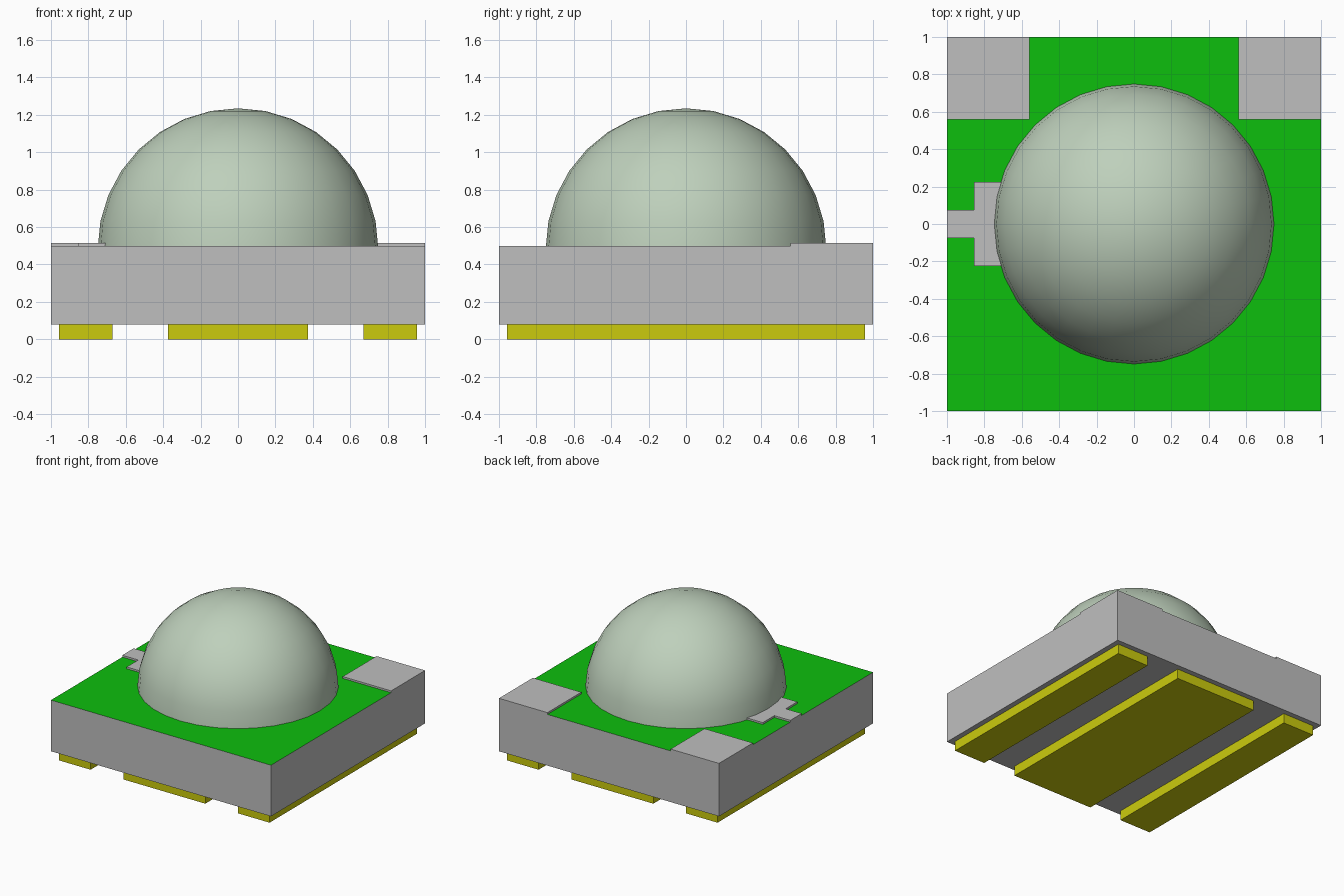
import bpy, bmesh, math

cube = bpy.data.objects.get("Cube")
if cube:
    bpy.data.objects.remove(cube, do_unlink=True)


def material(name, rgb):
    m = bpy.data.materials.new(name)
    m.use_nodes = True
    m.diffuse_color = (*rgb, 1)
    bsdf = next(n for n in m.node_tree.nodes if n.type == 'BSDF_PRINCIPLED')
    bsdf.inputs["Base Color"].default_value = (*rgb, 1)
    return m


grey = material("ceramic grey", (0.52, 0.52, 0.52))
green = material("board green", (0.004, 0.52, 0.004))
gold = material("contact yellow", (0.6, 0.6, 0.004))
lens_tint = material("pale green lens", (0.515, 0.63, 0.5))


def finish(name, bm, mats):
    mesh = bpy.data.meshes.new(name)
    bm.to_mesh(mesh)
    bm.free()
    for m in mats:
        mesh.materials.append(m)
    obj = bpy.data.objects.new(name, mesh)
    bpy.context.collection.objects.link(obj)
    return obj


def prism(name, outline, z0, z1, *mats):
    """Extrude an xy outline upward; a second material colours the top."""
    bm = bmesh.new()
    base = bm.faces.new([bm.verts.new((x, y, z0)) for x, y in outline])
    ext = bmesh.ops.extrude_face_region(bm, geom=[base])
    for v in ext["geom"]:
        if isinstance(v, bmesh.types.BMVert):
            v.co.z = z1
    bmesh.ops.recalc_face_normals(bm, faces=bm.faces)
    if len(mats) > 1:
        for f in bm.faces:
            f.material_index = int(f.normal.z > 0.9)
    return finish(name, bm, mats)


def rect(x0, x1, y0, y1):
    return [(x0, y0), (x1, y0), (x1, y1), (x0, y1)]


# Body with green top face
BOTTOM, TOP, PLATE = 0.08, 0.5, 0.515
prism("body", rect(-1, 1, -1, 1), BOTTOM, TOP, grey, green)

# Contact strips underneath
for name, x0, x1 in (("right_contact", -0.957, -0.67),
                     ("center_contact", -0.373, 0.373),
                     ("left_contact", 0.67, 0.957)):
    prism(name, rect(x0, x1, -0.957, 0.957), 0, BOTTOM, gold)

# Raised corner plates at the back
prism("right_corner_plate", rect(-1, -0.56, 0.56, 1), TOP, PLATE, grey)
prism("left_corner_plate", rect(0.56, 1, 0.56, 1), TOP, PLATE, grey)

# T-shaped marker plate running under the lens
half = [(-1, 0.074), (-0.855, 0.074), (-0.855, 0.224), (-0.6, 0.224)]
prism("marker_plate", half + [(x, -y) for x, y in reversed(half)], TOP, PLATE, grey)

# Dome lens: sphere with its lower half cut away inside the body
bm = bmesh.new()
bmesh.ops.create_uvsphere(bm, u_segments=32, v_segments=16, radius=0.75)
bmesh.ops.delete(bm, geom=[v for v in bm.verts if v.co.z < -0.01], context='VERTS')
bmesh.ops.holes_fill(bm, edges=[e for e in bm.edges if e.is_boundary], sides=0)
bmesh.ops.translate(bm, verts=bm.verts, vec=(0, 0, 0.485))
bmesh.ops.recalc_face_normals(bm, faces=bm.faces)
lens = finish("dome_lens", bm, [lens_tint])
bpy.ops.object.select_all(action='DESELECT')
lens.select_set(True)
bpy.context.view_layer.objects.active = lens
bpy.ops.object.shade_smooth_by_angle(angle=math.radians(40))
